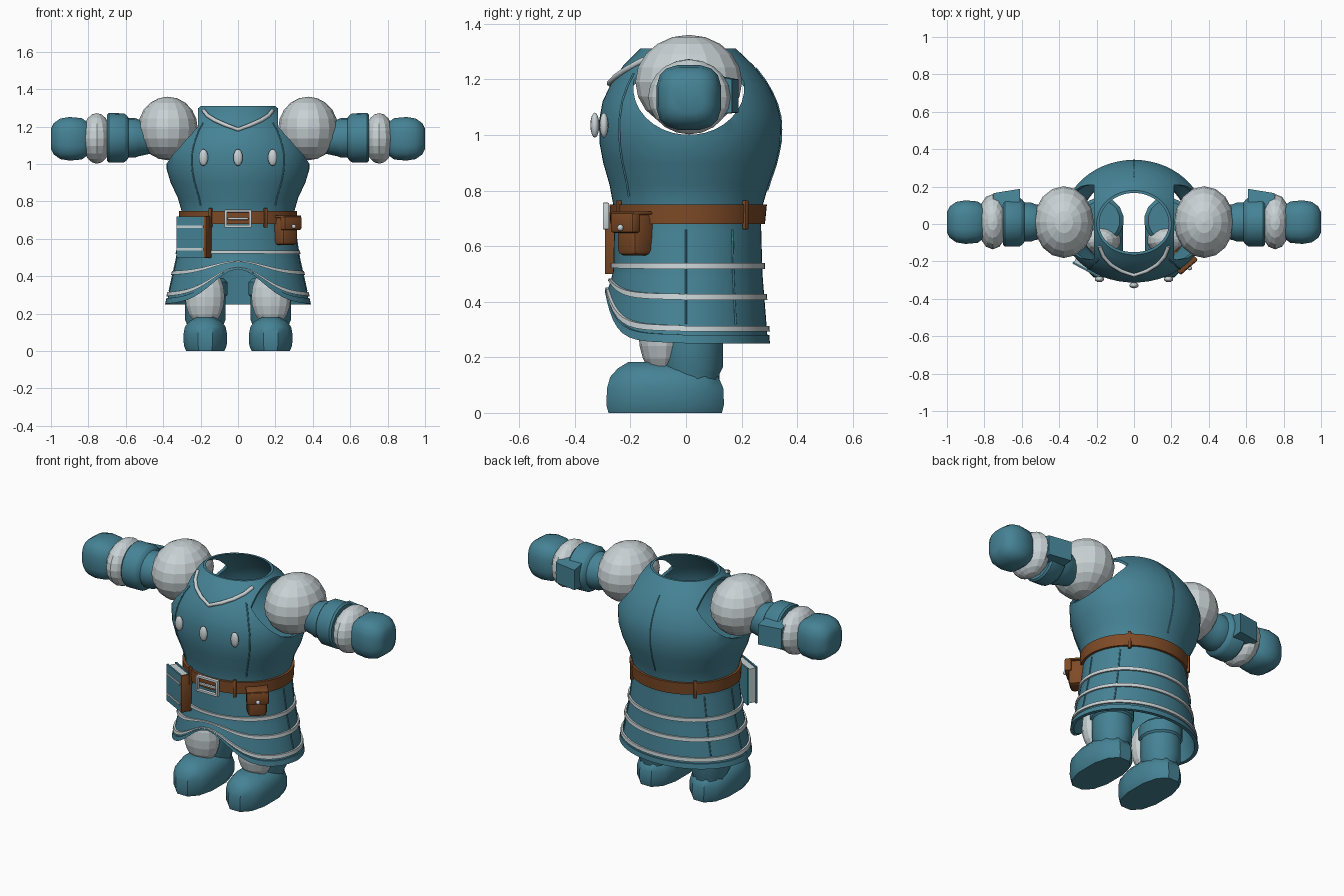
import bpy, bmesh, math
from mathutils import Matrix, Vector

old = bpy.data.objects.get("Cube")
if old:
    bpy.data.objects.remove(old, do_unlink=True)


def material(name, rgb):
    m = bpy.data.materials.new(name)
    m.use_nodes = True
    m.diffuse_color = (*rgb, 1)
    m.node_tree.nodes["Principled BSDF"].inputs["Base Color"].default_value = (*rgb, 1)
    return m


TEAL = material("teal cloth", (0.06, 0.225, 0.30))
WHITE = material("pale grey", (0.58, 0.64, 0.66))
BROWN = material("brown leather", (0.21, 0.07, 0.02))


def finish(name, bm, mat, smooth=40):
    bmesh.ops.recalc_face_normals(bm, faces=bm.faces)
    me = bpy.data.meshes.new(name)
    bm.to_mesh(me)
    bm.free()
    me.materials.append(mat)
    if smooth:
        me.shade_smooth()
        me.set_sharp_from_angle(angle=math.radians(smooth))
    ob = bpy.data.objects.new(name, me)
    bpy.context.collection.objects.link(ob)
    return ob


def loft(name, rings, mat, closed=False, smooth=40):
    """Skin a list of point rings; either capped or joined end to start."""
    bm = bmesh.new()
    vs = [[bm.verts.new(p) for p in r] for r in rings]
    n = len(vs[0])
    pairs = list(zip(vs, vs[1:])) + ([(vs[-1], vs[0])] if closed else [])
    for a, b in pairs:
        for i in range(n):
            j = (i + 1) % n
            bm.faces.new((a[i], a[j], b[j], b[i]))
    if not closed:
        bm.faces.new(vs[0])
        bm.faces.new(vs[-1])
    return finish(name, bm, mat, smooth)


def ring(c, r1, r2, axis="z", n=16, p=2.0):
    pts = []
    for i in range(n):
        a = 2 * math.pi * (i + 0.5) / n
        u, v = (math.copysign(abs(t) ** (2 / p), t) for t in (math.cos(a), math.sin(a)))
        off = (r1 * u, r2 * v, 0) if axis == "z" else (0, r1 * u, r2 * v)
        pts.append(Vector(c) + Vector(off))
    return pts


def ball(name, c, r, mat, seg=16, rows=10, smooth=0):
    bm = bmesh.new()
    bmesh.ops.create_uvsphere(bm, u_segments=seg, v_segments=rows, radius=1,
                              matrix=Matrix.Translation(c) @ Matrix.Diagonal((*r, 1)))
    return finish(name, bm, mat, smooth)


def box(name, base, c, size, mat, bevel=0.0):
    bm = bmesh.new()
    bmesh.ops.create_cube(bm, size=1, matrix=Matrix.Diagonal((*size, 1)))
    if bevel:
        bmesh.ops.bevel(bm, geom=bm.edges[:], offset=bevel, segments=2, affect='EDGES', profile=0.5)
    bm.transform(base @ Matrix.Translation(c))
    return finish(name, bm, mat)


def tube(name, pts, r, mat):
    cu = bpy.data.curves.new(name, 'CURVE')
    cu.dimensions = '3D'
    cu.bevel_depth, cu.bevel_resolution, cu.use_fill_caps = r, 1, True
    sp = cu.splines.new('POLY')
    sp.points.add(len(pts) - 1)
    for q, p in zip(sp.points, pts):
        q.co = (*p, 1)
    cu.materials.append(mat)
    ob = bpy.data.objects.new(name, cu)
    bpy.context.collection.objects.link(ob)
    return ob


def placed(x, y, z, deg):
    return Matrix.Translation((x, y, z)) @ Matrix.Rotation(math.radians(deg), 4, 'Z')


# Tunic surface: height, half width, front depth, back depth
PROFILE = [(0.25, .383, .285, .295), (0.5, .327, .262, .275), (0.68, .300, .258, .270),
           (0.75, .302, .262, .277), (0.82, .322, .275, .297), (0.90, .360, .298, .325),
           (0.97, .381, .311, .340), (1.05, .385, .313, .343), (1.12, .360, .300, .325),
           (1.18, .325, .272, .296), (1.25, .265, .225, .243), (1.31, .200, .165, .180)]


def surf(a, z, off=0.0):
    for lo, hi in zip(PROFILE, PROFILE[1:]):
        if z <= hi[0]:
            break
    t = (z - lo[0]) / (hi[0] - lo[0])
    w, f, b = (lo[k] + t * (hi[k] - lo[k]) + off for k in (1, 2, 3))
    x, y = w * math.cos(a), (b if math.sin(a) > 0 else f) * math.sin(a)
    # the hem sweeps up at the front
    if z < 0.53 and y < 0:
        z += 0.18 * ((0.53 - z) / 0.27) ** 1.2 * math.exp(-(x / 0.19) ** 2)
    return Vector((x, y, z))


SEG = 56


def around(z, off=0.0):
    return [surf(2 * math.pi * i / SEG, z, off) for i in range(SEG)]


def band(name, z0, z1, off, mat):
    return loft(name, [around(z0, -.004), around(z0, off), around(z1, off), around(z1, -.004)],
                mat, closed=True)


# Hollow tunic with cut armholes
levels = sorted({p[0] for p in PROFILE} | {0.25 + 0.04 * i for i in range(1, 12)} | {1.0, 1.085, 1.215, 1.28})
tunic = loft("tunic", [around(z) for z in levels] + [around(z, -.014) for z in reversed(levels)],
             TEAL, closed=True)
for s in (1, -1):
    cutter = loft("armhole_cutter", [ring((s * x, .01, 1.17), .2, .17, "x", 32) for x in (.215, .6)], TEAL)
    mod = tunic.modifiers.new("armhole", 'BOOLEAN')
    mod.operation, mod.solver, mod.object = 'DIFFERENCE', 'EXACT', cutter
    bpy.context.view_layer.objects.active = tunic
    bpy.ops.object.modifier_apply(modifier=mod.name)
    bpy.data.objects.remove(cutter, do_unlink=True)
tunic.data.shade_smooth()
tunic.data.set_sharp_from_angle(angle=math.radians(40))

# Skirt trim and belt
band("hem_rim", .25, .28, .007, TEAL)
for k, z in enumerate((.292, .406, .518)):
    band(f"skirt_stripe_{k + 1}", z, z + .021, .010, WHITE)
band("belt", .68, .75, .014, BROWN)
for k, deg in enumerate((-62, -118, 48, 132)):
    p = surf(math.radians(deg), .712, .014)
    box(f"belt_loop_{k + 1}", placed(*p, deg + 90), (0, 0, 0), (.018, .018, .105), BROWN, .004)

# Seams
for k, (deg, z0, z1) in enumerate([(90, .8, 1.24), (-50, .78, 1.22), (-130, .78, 1.22), (0, .32, .66),
                                   (180, .32, .66), (38, .32, .66), (142, .32, .66)]):
    tube(f"seam_{k + 1}", [surf(math.radians(deg), z0 + (z1 - z0) * i / 10, .001) for i in range(11)], .004, TEAL)

# Collar chevron and buttons
tube("collar_chevron", [surf(math.radians(-90 + d), 1.185 + .1 * abs(d) / 52, .006)
                        for d in range(-52, 53, 13)], .011, WHITE)
for k, (x, y) in enumerate(((-.185, -.295), (0, -.328), (.185, -.295))):
    ball(f"button_{k + 1}", (x, y, 1.035), (.025, .016, .045), WHITE, 12, 8, 60)

# Buckle
here = Matrix.Translation((0, -.288, .708))
for sgn in (1, -1):
    box("buckle_side", here, (sgn * .066, 0, 0), (.014, .022, .096), WHITE, .003)
    box("buckle_rail", here, (0, 0, sgn * .041), (.146, .022, .014), WHITE, .003)
box("buckle_prong", here, (0, 0, 0), (.11, .016, .012), WHITE, .003)

# Book hanging from the belt
book = placed(-.238, -.222, .61, -28)
box("book_pages", book, (-.004, 0, 0), (.155, .044, .205), WHITE)
for sgn in (1, -1):
    box("book_cover", book, (0, sgn * .026, 0), (.172, .009, .22), TEAL)
box("book_spine", book, (.086, 0, 0), (.012, .064, .222), BROWN, .003)
for z in (-.065, .055):
    box("book_stripe", book, (-.004, -.031, z), (.16, .006, .012), WHITE)

# Pouch
pouch = placed(.25, -.18, .642, 41)
box("pouch_body", pouch, (0, 0, 0), (.105, .1, .152), BROWN, .02)
box("pouch_flap", pouch, (0, -.05, .042), (.122, .04, .072), BROWN, .008)
box("pouch_lid", pouch, (0, -.015, .077), (.122, .1, .012), BROWN, .004)
ball("pouch_clasp", pouch @ Vector((0, -.074, .024)), (.012, .012, .012), WHITE, 10, 6, 60)

CUFF = [(.47, .085), (.53, .098), (.55, .106), (.585, .106), (.595, .12), (.61, .131), (.69, .133), (.70, .124)]
HAND = [(.80, .085), (.835, .112), (.90, .118), (.95, .11), (.985, .085), (1.0, .055)]
BOOT = [(0, .105, .21, -.075), (.03, .118, .218, -.075), (.09, .12, .215, -.075),
        (.13, .112, .20, -.078), (.16, .088, .165, -.085), (.183, .045, .10, -.11)]

for s, side in ((1, "left"), (-1, "right")):
    # Arm
    ball(f"{side}_shoulder_pad", (s * .375, .01, 1.19), (.16, .192, .17), WHITE)
    loft(f"{side}_cuff", [ring((s * x, .01, 1.14), r, r, "x", 18) for x, r in CUFF], TEAL)
    ball(f"{side}_forearm", (s * .755, .012, 1.137), (.083, .148, .135), WHITE, 14, 10)
    loft(f"{side}_cuff_plate", [[Vector((s * x, y, z)) for y, z in
                                 ((.08, 1.07), (y1, 1.08), (y1, 1.20), (.08, 1.22))]
                                for x, y1 in ((.61, .188), (.75, .165))], TEAL)
    loft(f"{side}_mitten", [ring((s * x, .01, 1.135), r, r, "x", 16, 3) for x, r in HAND], TEAL)
    # Leg
    loft(f"{side}_leg", [ring((s * .175, .02, z), r, r + .005, "z", 16) for z, r in
                         ((.08, .095), (.14, .098), (.165, .11), (.29, .11), (.30, .12), (.37, .12), (.39, .10))],
         TEAL)
    loft(f"{side}_boot", [ring((s * .175, y, z), rx, ry, "z", 12, 2.4) for z, rx, ry, y in BOOT], TEAL)
    ball(f"{side}_shin_guard", (s * .177, -.088, .29), (.108, .083, .16), WHITE, 14, 10)
